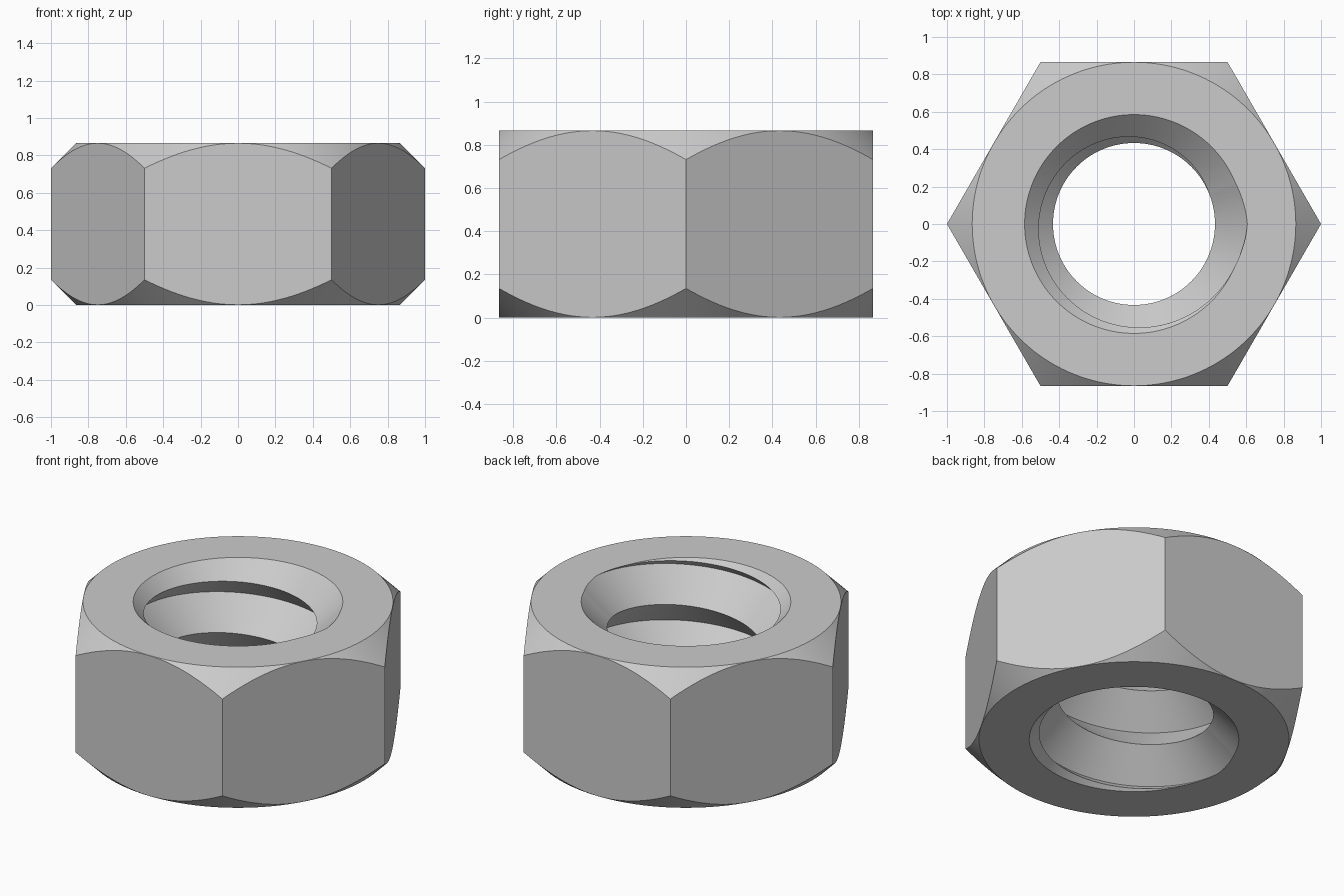
import bpy, bmesh, math
from mathutils import Vector

if "Cube" in bpy.data.objects:
    bpy.data.objects.remove(bpy.data.objects["Cube"], do_unlink=True)

APOTHEM = math.sqrt(3) / 2          # centre to flat
HEIGHT = APOTHEM
BORE = APOTHEM / 2                  # thread crest radius
PITCH = 0.4 * HEIGHT
ROOT = BORE + PITCH / 2             # thread root radius
SINK = 0.585                        # countersink radius at the faces
SEGMENTS = 144


def make_object(name, bm):
    bmesh.ops.recalc_face_normals(bm, faces=bm.faces)
    mesh = bpy.data.meshes.new(name)
    bm.to_mesh(mesh)
    bm.free()
    obj = bpy.data.objects.new(name, mesh)
    bpy.context.collection.objects.link(obj)
    return obj


def lathe(name, profile, steps):
    """Solid of revolution from (radius, z) points, closed by flat ends."""
    bm = bmesh.new()
    rings = [[bm.verts.new((r * math.cos(i * math.tau / steps),
                            r * math.sin(i * math.tau / steps), z))
              for i in range(steps)] for r, z in profile]
    for low, high in zip(rings, rings[1:]):
        for i in range(steps):
            j = (i + 1) % steps
            bm.faces.new((low[i], low[j], high[j], high[i]))
    bm.faces.new(rings[0][::-1])
    bm.faces.new(rings[-1])
    return make_object(name, bm)


def thread_rod(name):
    """Right-handed V-thread rod, trimmed just beyond both faces of the nut."""
    bm = bmesh.new()
    columns = []
    for i in range(SEGMENTS + 1):
        turn = i / SEGMENTS
        a = turn * math.tau
        columns.append([])
        for k in range(-10, 5):
            r = BORE if k % 2 else ROOT
            z = HEIGHT + PITCH * (turn + k / 2)
            columns[-1].append(bm.verts.new((r * math.cos(a), r * math.sin(a), z)))
    for left, right in zip(columns, columns[1:]):
        for k in range(len(left) - 1):
            bm.faces.new((left[k], right[k], right[k + 1], left[k + 1]))
    bmesh.ops.remove_doubles(bm, verts=bm.verts, dist=1e-5)
    for z, up in ((HEIGHT + 0.11, 1), (-0.11, -1)):
        cut = bmesh.ops.bisect_plane(
            bm, geom=bm.verts[:] + bm.edges[:] + bm.faces[:], dist=1e-6,
            plane_co=Vector((0, 0, z)), plane_no=Vector((0, 0, up)), clear_outer=True)
        rim = [e for e in cut["geom_cut"] if isinstance(e, bmesh.types.BMEdge)]
        bmesh.ops.edgeloop_fill(bm, edges=rim)
    return make_object(name, bm)


def combine(target, cutter, operation):
    mod = target.modifiers.new(operation, "BOOLEAN")
    mod.operation = operation
    mod.solver = "EXACT"
    mod.object = cutter
    bpy.context.view_layer.objects.active = target
    bpy.ops.object.modifier_apply(modifier=mod.name)
    bpy.data.objects.remove(cutter, do_unlink=True)


# Hexagonal body with its corners chamfered at both ends
nut = lathe("hex_nut", [(1, 0), (1, HEIGHT)], 6)
edge, flare = APOTHEM - 0.001, 0.3
combine(nut, lathe("corner_chamfer", [(edge, 0), (edge + flare, flare),
                                      (edge + flare, HEIGHT - flare),
                                      (edge, HEIGHT)], 192), "INTERSECT")

# Threaded hole
combine(nut, thread_rod("thread_cutter"), "DIFFERENCE")

# Countersinks at the top and bottom of the hole
depth, over = 0.25, 0.05
for name, z, s in (("top_sink", HEIGHT, 1), ("bottom_sink", 0, -1)):
    combine(nut, lathe(name, [(SINK - depth, z - s * depth),
                              (SINK + over, z + s * over)], SEGMENTS), "DIFFERENCE")

# Plain grey metal
steel = bpy.data.materials.new("grey_metal")
steel.use_nodes = True
colour = (0.6, 0.6, 0.6, 1)
steel.diffuse_color = colour
steel.node_tree.nodes["Principled BSDF"].inputs["Base Color"].default_value = colour
nut.data.materials.clear()
nut.data.materials.append(steel)

bpy.ops.object.select_all(action="DESELECT")
nut.select_set(True)
bpy.context.view_layer.objects.active = nut
bpy.ops.object.shade_smooth_by_angle(angle=math.radians(25))
